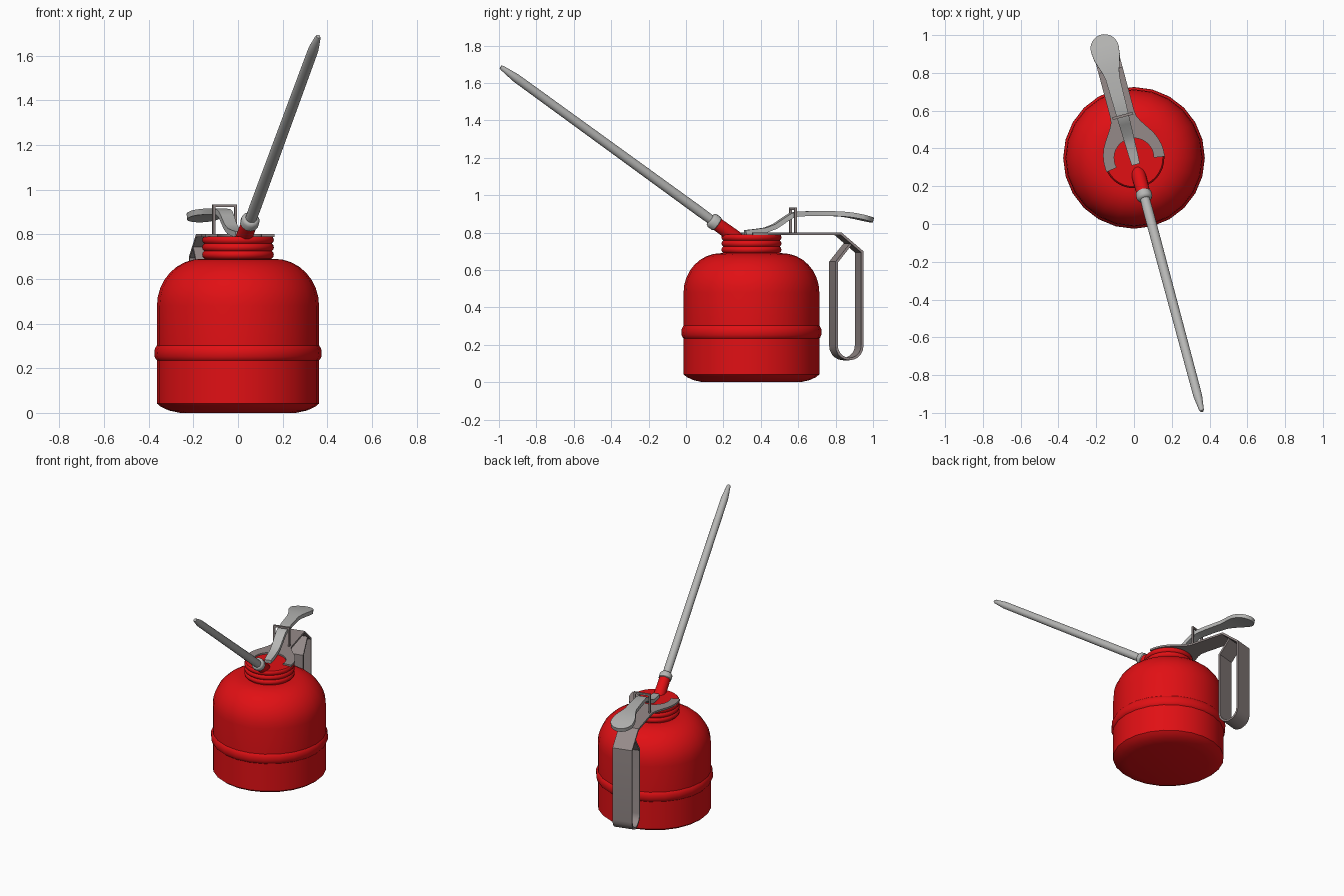
import bpy, bmesh, math
from mathutils import Vector, Matrix

if "Cube" in bpy.data.objects:
    bpy.data.objects.remove(bpy.data.objects["Cube"])

# Everything is built round the can axis, spout along -y, then turned 15 degrees
PLACE = Matrix.Translation((0, 0.35, 0)) @ Matrix.Rotation(math.radians(15), 4, 'Z')


def material(name, rgb):
    m = bpy.data.materials.new(name)
    m.diffuse_color = (*rgb, 1)
    m.use_nodes = True
    m.node_tree.nodes["Principled BSDF"].inputs["Base Color"].default_value = m.diffuse_color
    return m


RED = material("red paint", (0.75, 0.005, 0.007))
SILVER = material("light steel", (0.47, 0.47, 0.46))
TAUPE = material("dark steel", (0.30, 0.255, 0.25))


def finish(name, bm, mat, angle=35):
    bmesh.ops.recalc_face_normals(bm, faces=bm.faces)
    me = bpy.data.meshes.new(name)
    bm.to_mesh(me)
    bm.free()
    me.materials.append(mat)
    ob = bpy.data.objects.new(name, me)
    bpy.context.collection.objects.link(ob)
    ob.matrix_world = PLACE
    bpy.ops.object.select_all(action='DESELECT')
    ob.select_set(True)
    bpy.context.view_layer.objects.active = ob
    bpy.ops.object.shade_smooth_by_angle(angle=math.radians(angle))
    return ob


def lathe(name, profile, mat, sides, start=Vector((0, 0, 0)), axis=Vector((0, 0, 1)), angle=35):
    """Turned shape: profile of (radius, distance along axis), capped at both ends."""
    bm = bmesh.new()
    rot = axis.to_track_quat('Z', 'Y')
    rings = []
    for r, h in profile:
        rings.append([bm.verts.new(start + rot @ Vector((
            r * math.cos(math.tau * i / sides), r * math.sin(math.tau * i / sides), h)))
            for i in range(sides)])
    for a, b in zip(rings, rings[1:]):
        for i in range(sides):
            j = (i + 1) % sides
            bm.faces.new((a[i], a[j], b[j], b[i]))
    bm.faces.new(rings[0])
    bm.faces.new(rings[-1])
    return finish(name, bm, mat, angle)


def strip(name, path, mat, thick, angle=25):
    """Bent metal strip: path of (y, z, half width), given thickness about its centre line."""
    bm = bmesh.new()
    pts = [Vector((0, p[0], p[1])) for p in path]
    rings = []
    for i, (p, q) in enumerate(zip(pts, path)):
        d1 = (pts[i] - pts[i - 1]).normalized() if i else None
        d2 = (pts[i + 1] - pts[i]).normalized() if i + 1 < len(pts) else None
        d1, d2 = d1 or d2, d2 or d1
        t = (d1 + d2).normalized()
        n = Vector((0, -t.z, t.y)) * (thick / 2 / max(0.5, t.dot(d1)))
        w = Vector((q[2], 0, 0))
        rings.append([bm.verts.new(v) for v in (p - w - n, p + w - n, p + w + n, p - w + n)])
    for a, b in zip(rings, rings[1:]):
        for i in range(4):
            j = (i + 1) % 4
            bm.faces.new((a[i], a[j], b[j], b[i]))
    bm.faces.new(rings[0])
    bm.faces.new(rings[-1])
    return finish(name, bm, mat, angle)


# Can body: rounded foot, bead ring and domed shoulder
body = [(0.26, 0), (0.31, 0.011), (0.345, 0.027), (0.363, 0.042), (0.363, 0.235)]
body += [(0.361 + 0.014 * math.sin(math.pi * k / 6), 0.268 - 0.032 * math.cos(math.pi * k / 6))
         for k in range(1, 6)]
body += [(0.363, 0.302)]
body += [(0.163 + 0.2 * math.cos(a), 0.48 + 0.21 * math.sin(a))
         for a in [math.pi / 2 * k / 8 for k in range(9)]]
lathe("can_body", body, RED, 24)

# Threaded neck with three ribs and a flat cap
neck = [(0.15, 0.68)]
for k in range(3):
    z = 0.692 + k * 0.033
    neck += [(0.151, z), (0.158, z + 0.006), (0.161, z + 0.0165), (0.158, z + 0.027)]
neck += [(0.153, 0.79)]
lathe("neck_cap", neck, RED, 32)

# Spout: red socket, silver collar and long tapered tube on one slanted axis
root = Vector((0, -0.08, 0.768))
tip = Vector((0, -1.388, 1.686))
axis = (tip - root).normalized()
length = (tip - root).length
lathe("spout_socket", [(0.02, -0.045), (0.034, -0.02), (0.038, 0.02), (0.036, 0.15)], RED, 20, root, axis)
lathe("spout_collar", [(0.034, 0.132), (0.042, 0.138), (0.042, 0.168), (0.035, 0.178), (0.027, 0.182)],
      SILVER, 12, root, axis)
lathe("spout_tube", [(0.025, 0.15), (0.0265, 0.25), (0.0235, length - 0.13), (0.023, length - 0.1),
                     (0.013, length - 0.01), (0.009, length)], SILVER, 20, root, axis)

# Forked bracket plate: half outline from the arm tip inward, mirrored
bm = bmesh.new()
inner = [(0.105 * math.cos(a), 0.105 * math.sin(a))
         for a in [math.radians(-14 + 104 * k / 10) for k in range(11)]]
outer = [(0.16, -0.035), (0.162, 0.0), (0.16, 0.03), (0.153, 0.06), (0.142, 0.09), (0.125, 0.12),
         (0.105, 0.15), (0.085, 0.18), (0.07, 0.21), (0.065, 0.25), (0, 0.25)]
for s in (1, -1):
    a = [bm.verts.new((s * x, y, 0.788)) for x, y in inner]
    b = [bm.verts.new((s * x, y, 0.788)) for x, y in outer]
    for i in range(10):
        bm.faces.new((a[i], b[i], b[i + 1], a[i + 1]))
bmesh.ops.remove_doubles(bm, verts=bm.verts, dist=1e-5)
bmesh.ops.recalc_face_normals(bm, faces=bm.faces)
top = bmesh.ops.extrude_face_region(bm, geom=bm.faces[:])
bmesh.ops.translate(bm, vec=(0, 0, 0.013), verts=[v for v in top["geom"] if isinstance(v, bmesh.types.BMVert)])
finish("bracket_fork", bm, TAUPE)

# Bracket arm running back and bending down into the looped hand grip
W = 0.066
grip = [(0.245, 0.7945, W), (0.478, 0.7945, W), (0.596, 0.697, W), (0.596, 0.195, W)]
grip += [(0.525 + 0.071 * math.cos(a), 0.195 - 0.071 * math.sin(a), W)
         for a in [math.pi * k / 10 for k in range(1, 10)]]
grip += [(0.454, 0.195, W), (0.454, 0.642, W), (0.532, 0.738, W)]
strip("handle_grip", grip, TAUPE, 0.013)

# Upright guide frame the lever passes through
bm = bmesh.new()
for x, z, sx, sz in ((-0.05, 0.867, 0.012, 0.134), (0.05, 0.867, 0.012, 0.134), (0, 0.928, 0.112, 0.012)):
    bmesh.ops.create_cube(bm, size=1, matrix=Matrix.Translation((x, 0.23, z)) @ Matrix.Diagonal((sx, 0.014, sz, 1)))
finish("lever_guide", bm, TAUPE)

# Thumb lever with a rounded pad at the back
lever = [(-0.035, 0.80, 0.022), (0.02, 0.806, 0.025), (0.08, 0.814, 0.027), (0.13, 0.833, 0.029),
         (0.19, 0.873, 0.031), (0.22, 0.891, 0.032), (0.25, 0.899, 0.033), (0.33, 0.902, 0.035),
         (0.44, 0.902, 0.038), (0.475, 0.900, 0.046), (0.51, 0.898, 0.058), (0.55, 0.893, 0.07)]
lever += [(0.597 + 0.075 * math.sin(a), 0.884 - 0.018 * math.sin(a), max(0.012, 0.075 * math.cos(a)))
          for a in [math.pi / 2 * k / 8 for k in range(9)]]
strip("thumb_lever", lever, SILVER, 0.026, 30)
